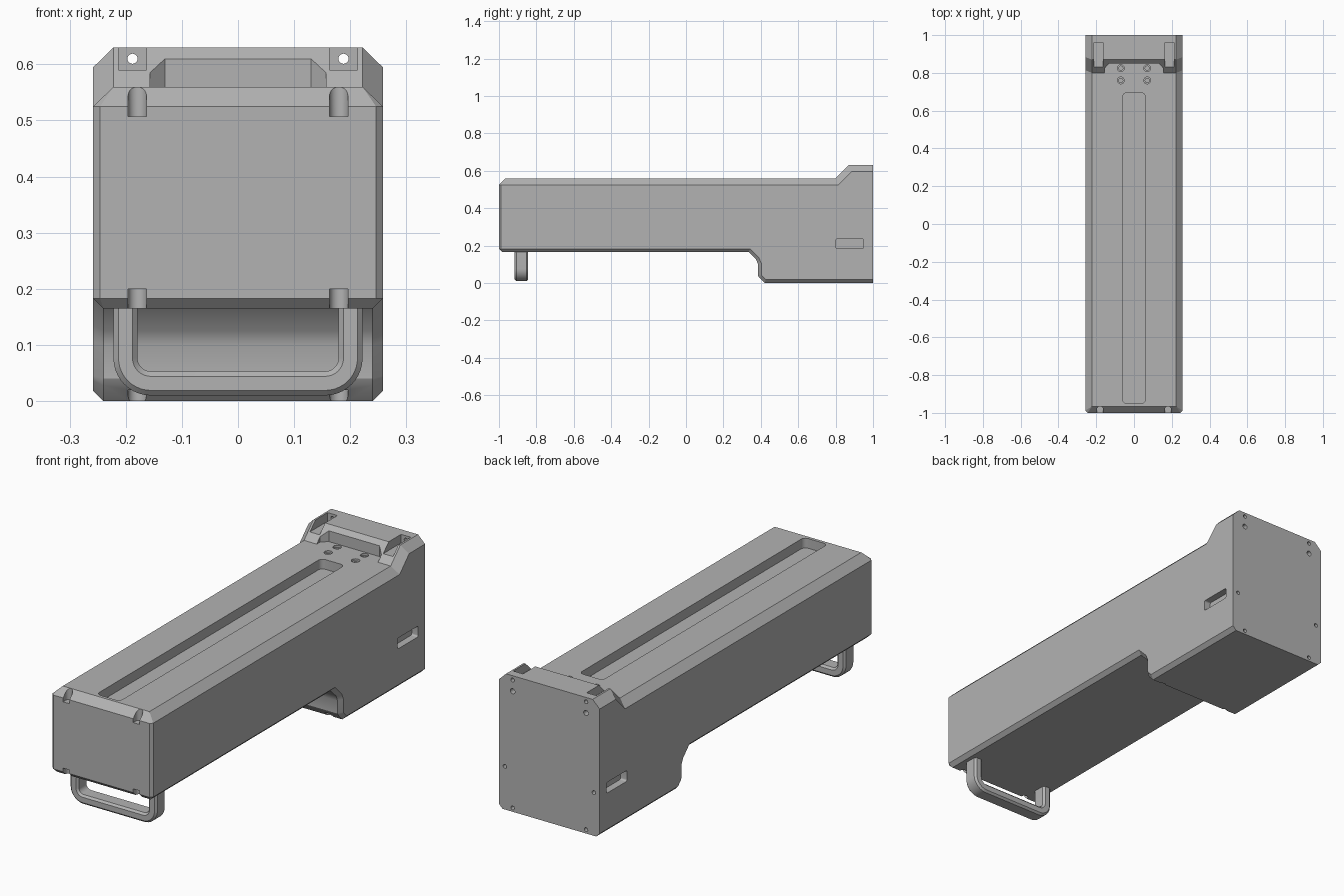
import bpy, bmesh
from math import sin, cos, pi
from mathutils import Vector

cube = bpy.data.objects.get("Cube")
if cube:
    bpy.data.objects.remove(cube)

grey = bpy.data.materials.new("plain grey")
grey.use_nodes = True
colour = (0.45, 0.45, 0.45, 1)
grey.diffuse_color = colour
grey.node_tree.nodes["Principled BSDF"].inputs["Base Color"].default_value = colour


def finish(name, bm):
    bmesh.ops.remove_doubles(bm, verts=bm.verts, dist=1e-5)
    bmesh.ops.recalc_face_normals(bm, faces=bm.faces)
    mesh = bpy.data.meshes.new(name)
    bm.to_mesh(mesh)
    bm.free()
    mesh.materials.append(grey)
    obj = bpy.data.objects.new(name, mesh)
    bpy.context.collection.objects.link(obj)
    return obj


def loft(name, loops):
    """Skin a list of equal closed loops and cap both ends."""
    bm = bmesh.new()
    rings = [[bm.verts.new(p) for p in loop] for loop in loops]
    n = len(rings[0])
    for a, b in zip(rings, rings[1:]):
        for i in range(n):
            j = (i + 1) % n
            bm.faces.new((a[i], a[j], b[j], b[i]))
    bm.faces.new(rings[0])
    bm.faces.new(rings[-1])
    return finish(name, bm)


def prism(name, points, axis, low, high):
    place = {"x": lambda p, t: (t, p[0], p[1]),
             "y": lambda p, t: (p[0], t, p[1]),
             "z": lambda p, t: (p[0], p[1], t)}[axis]
    return loft(name, [[place(p, t) for p in points] for t in (low, high)])


def rounded(x0, x1, y0, y1, r, steps=6):
    centres = [(x1 - r, y1 - r), (x0 + r, y1 - r), (x0 + r, y0 + r), (x1 - r, y0 + r)]
    return [(cx + r * cos((k + i / steps) * pi / 2), cy + r * sin((k + i / steps) * pi / 2))
            for k, (cx, cy) in enumerate(centres) for i in range(steps + 1)]


def circle(x, y, r, n=24):
    return [(x + r * cos(2 * pi * i / n), y + r * sin(2 * pi * i / n)) for i in range(n)]


def rect(x0, x1, y0, y1):
    return [(x0, y0), (x1, y0), (x1, y1), (x0, y1)]


# Body: each row is half width, outer y, z, then the side wall's y, z
rows = [
    (.246, -1, .183, -.988, .183), (.24, -.982, .165, -.988, .183),
    (.24, .335, .165, .342, .183), (.24, .375, .125, .39, .135),
    (.24, .385, .10, .403, .105), (.24, .385, .04, .403, .045),
    (.24, .392, .028, .408, .036), (.24, .42, 0, .427, .018),
    (.24, 1, 0, 1, .018), (.222, 1, .63, 1, .595),
    (.222, .87, .63, .884, .595), (.222, .80, .56, .814, .525),
    (.222, -.965, .56, -.988, .525), (.246, -1, .525, -.988, .525)]
W = .258
body = loft("body", [
    [(-W, r[3], r[4]) for r in rows], [(-r[0], r[1], r[2]) for r in rows],
    [(r[0], r[1], r[2]) for r in rows], [(W, r[3], r[4]) for r in rows]])

cutters = []


def cut(points, axis, low, high):
    cutters.append(prism("cutter", points, axis, low, high))


# Long top groove and the relief in the raised rear block
cut(rounded(-.06, .06, -.95, .695, .022), "z", .515, .7)
cut([(-.157, .7), (.157, .7), (.157, .825), (.13, .85), (-.13, .85), (-.157, .825)],
    "z", .56, .75)

for s in (-1, 1):
    # Rear block screw channels and back plate holes
    cut(rect(s * .188 - .025, s * .188 + .025, .7, .96), "z", .59, .7)
    cut(circle(s * .188, .61, .009), "y", .9, 1.1)
    for x, z, r in ((.188, .558, .012), (.228, .2, .009), (.188, .018, .009)):
        cut(circle(s * x, z, r), "y", .97, 1.1)
    # Side slots
    cut(rounded(.80, .95, .185, .235, .008), "x", s * .225, s * .3)
    # Countersunk top holes
    for y in (.76, .825):
        cut(circle(s * .07, y, .018), "z", .55, .6)
        cut(circle(s * .07, y, .011), "z", .52, .6)
    # Screw notches at the front and at the step, rounded at the rear
    for y, low, high in ((-.9815, .507, .6), (-.9815, .1, .2), (.41, -.1, .02)):
        arc = [(s * .1795 + .0165 * cos(pi * i / 10), y + .0165 * sin(pi * i / 10))
               for i in range(11)]
        cut([(s * .1795 + .0165, y - .08)] + arc + [(s * .1795 - .0165, y - .08)],
            "z", low, high)

bpy.context.view_layer.objects.active = body
for c in cutters:
    m = body.modifiers.new("cut", "BOOLEAN")
    m.operation = "DIFFERENCE"
    m.solver = "EXACT"
    m.object = c
    bpy.ops.object.modifier_apply(modifier=m.name)
    bpy.data.objects.remove(c)

# Handle: chamfered section swept along a U path
R, X, Z, Y = .045, .2005, .0315, -.88
path = [(Vector((-X, .18)), Vector((-1, 0)))]
for sx, start in ((-1, pi), (1, 1.5 * pi)):
    for i in range(11):
        a = start + i / 10 * pi / 2
        n = Vector((cos(a), sin(a)))
        path.append((Vector((sx * (X - R), Z + R)) + n * R, n))
path.append((Vector((X, .18)), Vector((1, 0))))
h, d, c = .0215, .036, .009
section = [(h, d - c), (h - c, d), (c - h, d), (-h, d - c),
           (-h, c - d), (c - h, -d), (h - c, -d), (h, c - d)]
handle = loft("handle", [[(p.x + n.x * u, Y + v, p.y + n.y * u) for u, v in section]
                         for p, n in path])

# Smooth the curved walls, keep the edges crisp
for obj in (body, handle):
    bpy.ops.object.select_all(action="DESELECT")
    obj.select_set(True)
    bpy.context.view_layer.objects.active = obj
    bpy.ops.object.shade_smooth_by_angle(angle=.5)
